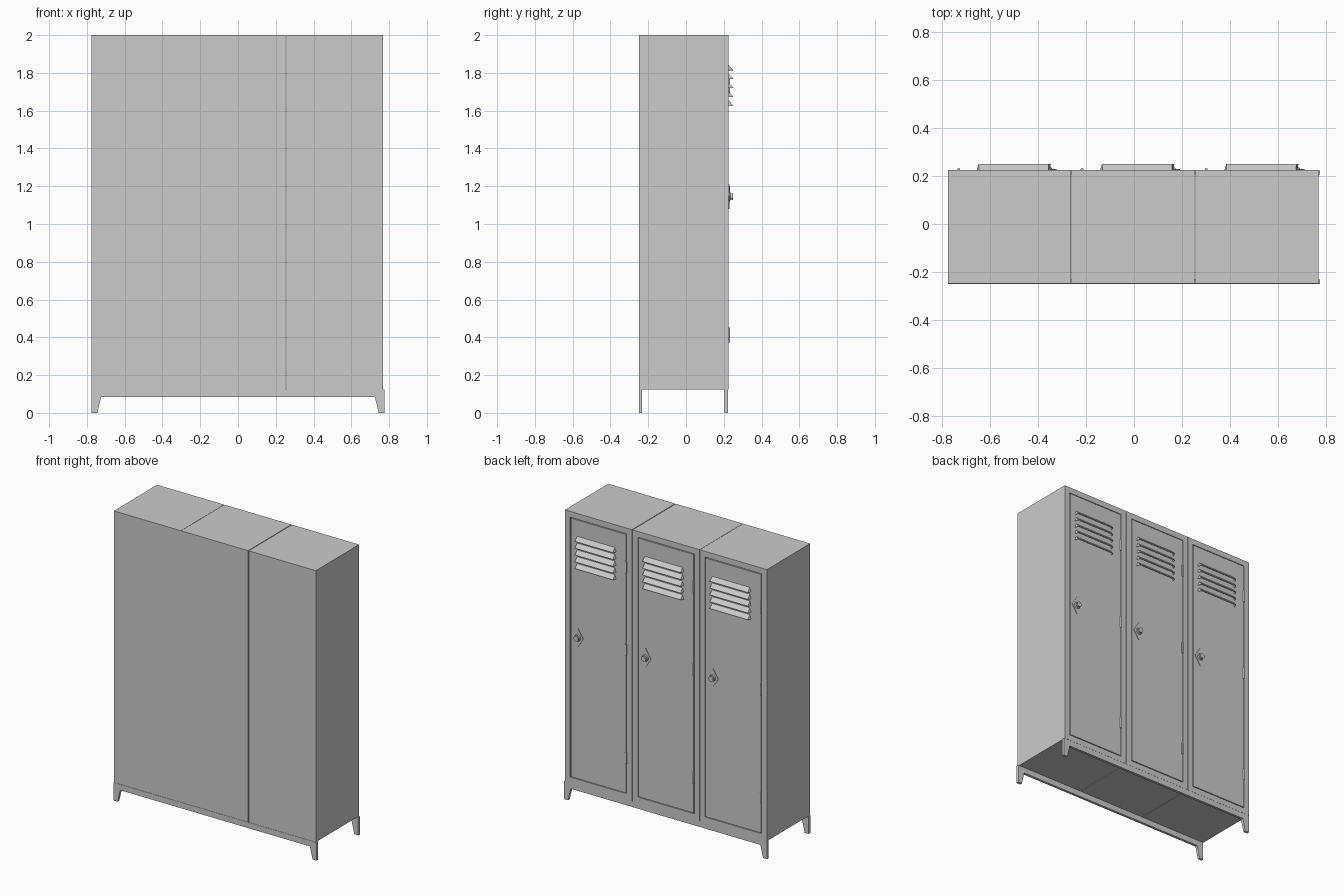
import bpy, bmesh, math
from mathutils import Matrix

if "Cube" in bpy.data.objects:
    bpy.data.objects.remove(bpy.data.objects["Cube"])

FACE = 0.224           # door plane
W, BOTTOM, TOP = 0.512, 0.125, 2.0
FRAME = 0.04


def finish(name, bm):
    bmesh.ops.recalc_face_normals(bm, faces=bm.faces)
    me = bpy.data.meshes.new(name)
    bm.to_mesh(me)
    bm.free()
    ob = bpy.data.objects.new(name, me)
    bpy.context.collection.objects.link(ob)
    return ob


def box_bm(x0, x1, y0, y1, z0, z1):
    bm = bmesh.new()
    bmesh.ops.create_cube(bm, size=1)
    for v in bm.verts:
        v.co = (x1 if v.co.x > 0 else x0,
                y1 if v.co.y > 0 else y0,
                z1 if v.co.z > 0 else z0)
    return bm


def prism(name, pts, y0, y1):
    """Extrude an (x, z) outline along y."""
    bm = bmesh.new()
    f = bm.faces.new([bm.verts.new((x, y0, z)) for x, z in pts])
    r = bmesh.ops.extrude_face_region(bm, geom=[f])
    for v in r["geom"]:
        if isinstance(v, bmesh.types.BMVert):
            v.co.y = y1
    return finish(name, bm)


def cylinder(name, r1, r2, depth, loc, axis_y=False, segs=16):
    bm = bmesh.new()
    bmesh.ops.create_cone(bm, cap_ends=True, segments=segs,
                          radius1=r1, radius2=r2, depth=depth)
    if axis_y:
        bm.transform(Matrix.Rotation(-math.pi / 2, 4, 'X'))
    bm.transform(Matrix.Translation(loc))
    ob = finish(name, bm)
    bpy.ops.object.select_all(action='DESELECT')
    ob.select_set(True)
    bpy.context.view_layer.objects.active = ob
    bpy.ops.object.shade_smooth_by_angle(angle=math.radians(40))
    return ob


def locker(i, x):
    # cabinet with a framed recess for the door
    bm = box_bm(x, x + W, -0.248, FACE, BOTTOM, TOP)
    front = max(bm.faces, key=lambda f: f.calc_center_median().y)
    bmesh.ops.inset_region(bm, faces=[front], thickness=FRAME, use_even_offset=True)
    r = bmesh.ops.extrude_face_region(bm, geom=[front])
    bmesh.ops.translate(bm, vec=(0, -0.014, 0),
                        verts=[v for v in r["geom"] if isinstance(v, bmesh.types.BMVert)])
    if front.is_valid:
        bmesh.ops.delete(bm, geom=[front], context='FACES')
    finish(f"cabinet_{i}", bm)

    # door panel
    g = FRAME + 0.005
    finish(f"door_{i}", box_bm(x + g, x + W - g, 0.211, FACE + 0.001,
                               BOTTOM + g, TOP - g))

    # louvre hoods, open underneath
    a, b = x + 0.12, x + 0.428
    for n in range(5):
        z = 1.626 + n * 0.047
        bm = bmesh.new()
        v = [bm.verts.new(c) for c in (
            (a + 0.01, FACE, z + 0.03), (b - 0.01, FACE, z + 0.03),
            (b - 0.008, 0.249, z + 0.003), (a + 0.008, 0.249, z + 0.003),
            (a, FACE, z), (b, FACE, z),
            (a + 0.008, 0.249, z), (b - 0.008, 0.249, z))]
        for ids in ((0, 1, 2, 3), (3, 2, 7, 6), (0, 3, 6, 4), (1, 5, 7, 2)):
            bm.faces.new([v[k] for k in ids])
        ob = finish(f"louvre_{i}_{n}", bm)
        m = ob.modifiers.new("thickness", 'SOLIDIFY')
        m.thickness = 0.002

    # diamond lock plate and turning knob
    hx, hz = x + 0.411, 1.145
    prism(f"lock_plate_{i}", [(hx - 0.042, hz), (hx, hz - 0.065),
                              (hx + 0.042, hz), (hx, hz + 0.065)], FACE, 0.229)
    cylinder(f"knob_base_{i}", 0.024, 0.02, 0.008, (hx, 0.232, hz), True)
    cylinder(f"knob_{i}", 0.015, 0.018, 0.016, (hx, 0.242, hz), True)

    # hinges
    for n, z in enumerate((0.412, 1.16, 1.73)):
        cylinder(f"hinge_{i}_{n}", 0.006, 0.006, 0.08, (x + 0.045, 0.227, z), segs=12)


for i, x in enumerate((-0.775, -0.261, 0.256)):
    locker(i, x)

# base rails with tapered legs, front and rear
half = [(0.725, 0.085), (0.745, 0.0), (0.775, 0.0), (0.775, BOTTOM)]
outline = half + [(-px, pz) for px, pz in reversed(half)]
prism("front_base_rail", outline, -0.25, -0.232)
prism("rear_base_rail", outline, 0.205, 0.223)
